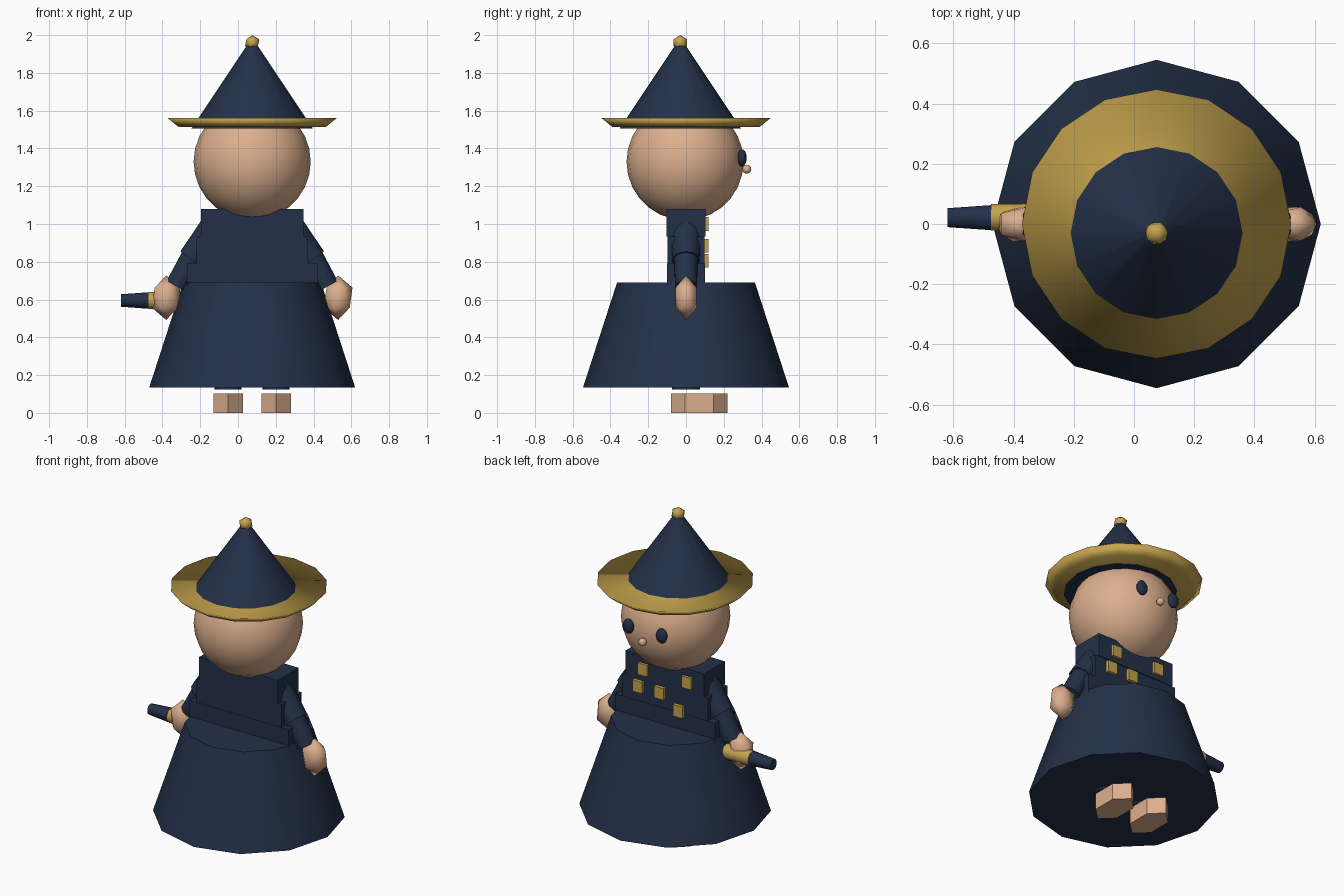
import bpy, math
from mathutils import Vector

if "Cube" in bpy.data.objects:
    bpy.data.objects.remove(bpy.data.objects["Cube"])

CX = 0.075  # body axis


def material(name, rgb):
    m = bpy.data.materials.new(name)
    m.diffuse_color = (*rgb, 1)
    m.use_nodes = True
    m.node_tree.nodes["Principled BSDF"].inputs["Base Color"].default_value = m.diffuse_color
    return m


NAVY = material("navy cloth", (0.017, 0.030, 0.066))
GOLD = material("gold trim", (0.56, 0.37, 0.075))
SKIN = material("skin", (0.72, 0.43, 0.27))


def finish(name, mat, angle=40):
    ob = bpy.context.object
    ob.name = name
    ob.data.materials.append(mat)
    if angle:
        bpy.ops.object.transform_apply(location=False, rotation=True, scale=True)
        bpy.ops.object.shade_smooth_by_angle(angle=math.radians(angle))
    return ob


def frustum(name, mat, a, b, r1, r2, sides, scale=(1, 1, 1), angle=40):
    """Tapered cylinder from point a to point b."""
    a, b = Vector(a), Vector(b)
    d = b - a
    bpy.ops.mesh.primitive_cone_add(vertices=sides, radius1=r1, radius2=r2, depth=d.length,
                                    location=(a + b) / 2,
                                    rotation=d.to_track_quat('Z', 'Y').to_euler())
    bpy.context.object.scale = scale
    return finish(name, mat, angle)


def ball(name, mat, loc, scale, seg=16, rings=12):
    bpy.ops.mesh.primitive_uv_sphere_add(segments=seg, ring_count=rings, radius=1, location=loc)
    bpy.context.object.scale = scale
    return finish(name, mat, 60)


def gem(name, mat, loc, scale):
    bpy.ops.mesh.primitive_ico_sphere_add(subdivisions=1, radius=1, location=loc)
    bpy.context.object.scale = scale
    return finish(name, mat, 60)


def box(name, mat, x, y, z):
    bpy.ops.mesh.primitive_cube_add(size=1, location=[(p[0] + p[1]) / 2 for p in (x, y, z)])
    bpy.context.object.scale = [p[1] - p[0] for p in (x, y, z)]
    return finish(name, mat, 0)


# Robe: twelve-sided skirt and three stepped torso layers
frustum("skirt", NAVY, (CX, 0, 0.135), (CX, 0, 0.69), 0.545, 0.365, 12)
box("chest", NAVY, (CX - 0.272, CX + 0.272), (-0.103, 0.103), (0.935, 1.08))
box("waist", NAVY, (CX - 0.295, CX + 0.295), (-0.098, 0.098), (0.79, 0.935))
box("hip", NAVY, (CX - 0.345, CX + 0.345), (-0.1, 0.1), (0.67, 0.79))

# Gold patches on the chest
for x, z in ((0.22, 1.0), (-0.085, 1.0), (0.255, 0.885), (0.105, 0.885), (-0.025, 0.805)):
    box("patch", GOLD, (x - 0.033, x + 0.033), (0.09, 0.119), (z - 0.036, z + 0.036))

# Limbs, mirrored around the body axis
for s in (-1, 1):
    frustum("upper_sleeve", NAVY, (CX + s * 0.20, 0, 0.97), (CX + s * 0.32, 0, 0.81),
            0.085, 0.075, 10)
    frustum("lower_sleeve", NAVY, (CX + s * 0.29, 0, 0.86), (CX + s * 0.40, 0, 0.67),
            0.068, 0.06, 10)
    gem("hand", SKIN, (CX + s * 0.455, 0, 0.61), (0.085, 0.066, 0.118))
    frustum("leg", NAVY, (CX + s * 0.127, 0, 0.123), (CX + s * 0.127, 0, 0.3), 0.075, 0.075, 10)
    frustum("foot", SKIN, (CX + s * 0.127, 0.07, 0), (CX + s * 0.127, 0.07, 0.102),
            1, 1, 6, (0.09, 0.15, 1))
    ball("eye", NAVY, (CX + s * 0.115, 0.297, 1.35), (0.036, 0.024, 0.046), 12, 8)

# Head and nose
ball("head", SKIN, (CX, -0.005, 1.33), (0.31, 0.31, 0.31), 20, 14)
ball("nose", SKIN, (CX, 0.322, 1.29), (0.024, 0.024, 0.024), 8, 6)

# Hat
frustum("hat_brim", GOLD, (CX, 0, 1.514), (CX, 0, 1.56), 0.39, 0.447, 16, angle=180)
frustum("hat_cone", NAVY, (CX, -0.03, 1.505), (CX, -0.03, 1.95), 0.322, 0.025, 16)
gem("hat_tip", GOLD, (CX, -0.03, 1.96), (0.042, 0.042, 0.04))

# Wand held in the left-hand side
frustum("wand_grip", GOLD, (-0.27, 0.023, 0.595), (-0.475, 0.023, 0.595), 0.047, 0.046, 10)
frustum("wand_end", NAVY, (-0.47, 0.021, 0.595), (-0.62, 0.021, 0.595), 0.044, 0.033, 10)
